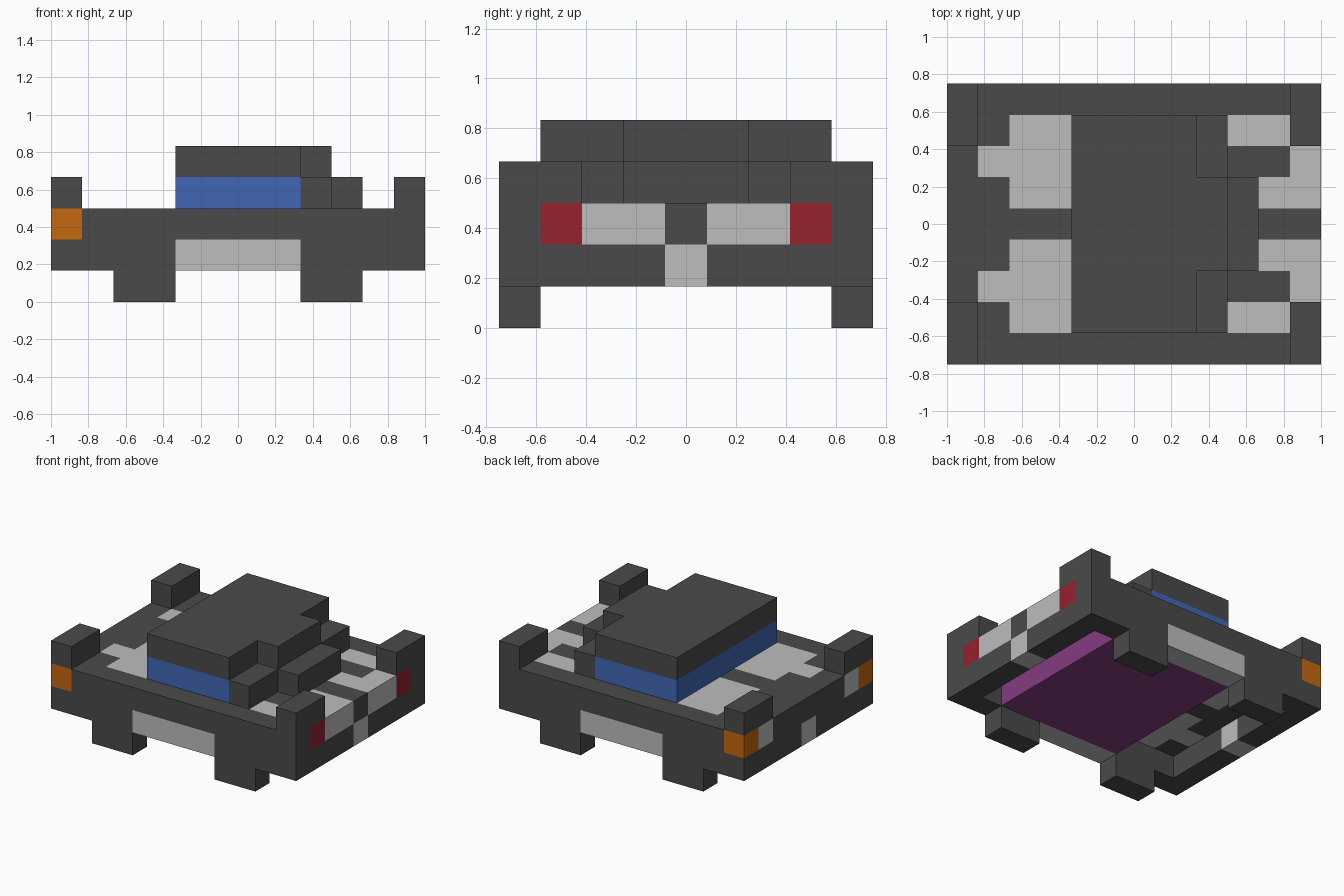
import bpy, bmesh, math
from mathutils import Vector
from math import floor

cube = bpy.data.objects.get("Cube")
if cube:
    bpy.data.objects.remove(cube, do_unlink=True)

U = 1 / 6  # size of one block


def make_material(name, rgb):
    lin = [((c / 255 + 0.055) / 1.055) ** 2.4 for c in rgb] + [1.0]
    mat = bpy.data.materials.new(name)
    mat.use_nodes = True
    mat.diffuse_color = lin
    bsdf = mat.node_tree.nodes["Principled BSDF"]
    bsdf.inputs["Base Color"].default_value = lin
    bsdf.inputs["Roughness"].default_value = 0.8
    return mat


MATS = {
    "dark": make_material("dark_grey", (74, 74, 74)),
    "light": make_material("light_grey", (189, 189, 189)),
    "blue": make_material("window_blue", (65, 102, 181)),
    "orange": make_material("signal_orange", (196, 104, 15)),
    "red": make_material("tail_red", (149, 34, 46)),
    "purple": make_material("underbody_purple", (134, 60, 129)),
}

# Parts as boxes in block units (x0, x1, y0, y1, z0, z1), mirrored across y.
# Later parts replace the blocks of earlier ones.
PARTS = [
    ("side_walls", "dark", [(-6, 6, 3.5, 4.5, 1, 3)]),
    ("end_walls", "dark", [(-6, -5, -3.5, 3.5, 1, 3), (5, 6, -3.5, 3.5, 1, 3)]),
    ("deck", "dark", [(-5, 5, -3.5, 3.5, 2, 3)]),
    ("wheels", "dark", [(-4, -2, 3.5, 4.5, 0, 1), (2, 4, 3.5, 4.5, 0, 1)]),
    ("corner_posts", "dark", [(-6, -5, 2.5, 4.5, 3, 4), (5, 6, 2.5, 4.5, 3, 4)]),
    ("roof", "dark", [(-2, 2, -3.5, 3.5, 4, 5), (2, 3, -1.5, 1.5, 4, 5)]),
    ("cabin_back", "dark", [(2, 3, -3.5, 3.5, 3, 4), (3, 4, -1.5, 1.5, 3, 4)]),
    ("cabin_windows", "blue", [(-2, 2, -3.5, 3.5, 3, 4)]),
    ("underbody", "purple", [(-2, 4, -3.5, 3.5, 1, 2)]),
    ("side_panels", "light", [(-2, 2, 3.5, 4.5, 1, 2)]),
    ("front_deck_panels", "light", [(-4, -2, 0.5, 3.5, 2, 3), (-5, -4, 1.5, 2.5, 2, 3)]),
    ("rear_deck_panels", "light", [(3, 5, 2.5, 3.5, 2, 3), (4, 6, 0.5, 1.5, 2, 3),
                                   (5, 6, 1.5, 2.5, 2, 3)]),
    ("end_plates", "light", [(-6, -5, -0.5, 0.5, 1, 2), (5, 6, -0.5, 0.5, 1, 2)]),
    ("headlights", "light", [(-6, -5, 2.5, 3.5, 2, 3)]),
    ("turn_signals", "orange", [(-6, -5, 3.5, 4.5, 2, 3)]),
    ("tail_lights", "red", [(5, 6, 2.5, 3.5, 2, 3)]),
]

# Assign every block to its part
owner = {}
for name, _, boxes in PARTS:
    for x0, x1, y0, y1, z0, z1 in boxes:
        for ya, yb in ((y0, y1), (-y1, -y0)):
            for x in range(x0, x1):
                for y in range(floor(ya + 4.5), floor(yb + 4.5)):
                    for z in range(z0, z1):
                        owner[x, y, z] = name


def build_part(name, mat):
    """Join the part's blocks into one mesh holding only the open faces."""
    bm = bmesh.new()
    verts = {}

    def vert(p):
        key = tuple(round(c) for c in p)
        if key not in verts:
            verts[key] = bm.verts.new((key[0] * U, (key[1] - 4.5) * U, key[2] * U))
        return verts[key]

    for cell in [c for c, part in owner.items() if part == name]:
        centre = Vector(cell) + Vector((0.5, 0.5, 0.5))
        for axis in range(3):
            for sign in (-1, 1):
                n = Vector((0, 0, 0))
                n[axis] = sign
                if tuple(round(c) for c in Vector(cell) + n) in owner:
                    continue
                a = Vector((0, 0, 0))
                a[(axis + 1) % 3] = 0.5
                b = n.cross(a)
                mid = centre + n * 0.5
                bm.faces.new([vert(mid + s * a + t * b)
                              for s, t in ((1, 1), (-1, 1), (-1, -1), (1, -1))])
    # Merge coplanar squares into large flat faces
    bmesh.ops.dissolve_limit(bm, angle_limit=math.radians(1),
                             verts=bm.verts[:], edges=bm.edges[:])
    mesh = bpy.data.meshes.new(name)
    bm.to_mesh(mesh)
    bm.free()
    mesh.materials.append(mat)
    bpy.context.collection.objects.link(bpy.data.objects.new(name, mesh))


for part_name, colour, _ in PARTS:
    build_part(part_name, MATS[colour])
